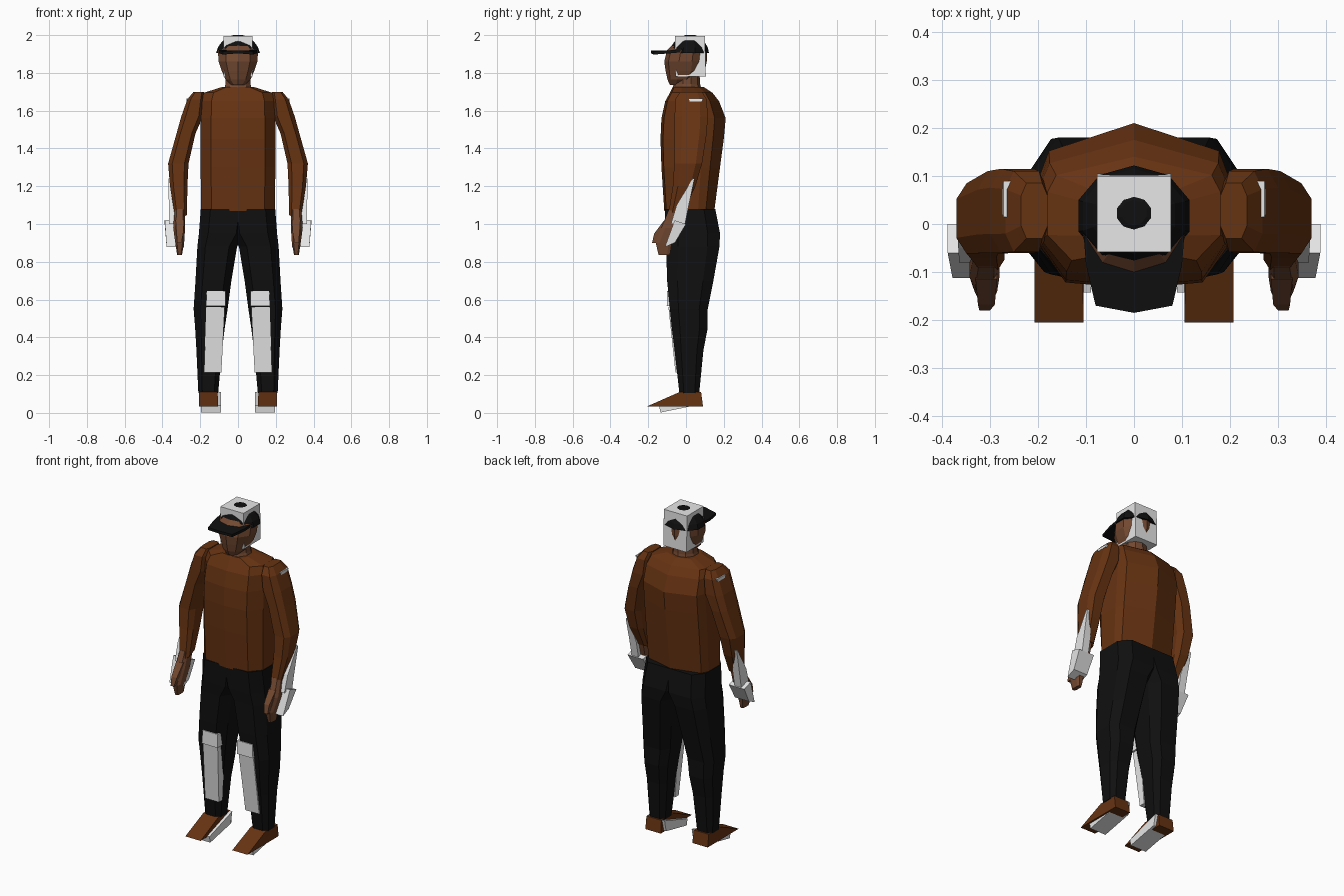
import bpy, bmesh, math


def mat(name, rgb):
    m = bpy.data.materials.new(name)
    m.diffuse_color = (*rgb, 1)
    return m


BROWN = mat("brown_cloth", (0.135, 0.033, 0.006))
SKIN = mat("skin", (0.17, 0.065, 0.03))
BLACK = mat("black_cloth", (0.005, 0.005, 0.005))
WHITE = mat("pale_grey", (0.8, 0.8, 0.8))

# Unit cross-sections (x, y), all running counter-clockwise
BOX = [(-1, -1), (1, -1), (1, 1), (-1, 1)]
OCT = [(-.6, -1), (.6, -1), (1, -.55), (1, .55), (.6, 1), (-.6, 1), (-1, .55), (-1, -.55)]
TRUNK = [(0, -1), (.72, -.92), (1, -.45), (1, .35), (.9, .66), (0, 1),
         (-.9, .66), (-1, .35), (-1, -.45), (-.72, -.92)]
ROUND = [(math.sin(a * math.tau / 10), -math.cos(a * math.tau / 10)) for a in range(10)]


def loft(name, material, shape, rings, side=1):
    """Skin a section through rings of (z, x_min, x_max, y_min, y_max[, y tilt])."""
    bm = bmesh.new()
    loops = []
    for z, x0, x1, y0, y1, *tilt in rings:
        t = tilt[0] if tilt else 0
        loops.append([bm.verts.new((side * ((x0 + x1) / 2 + u * (x1 - x0) / 2),
                                    (y0 + y1) / 2 + v * (y1 - y0) / 2, z + v * t))
                      for u, v in shape])
    n = len(shape)
    for a, b in zip(loops, loops[1:]):
        for i in range(n):
            j = (i + 1) % n
            bm.faces.new((a[i], a[j], b[j], b[i]))
    bm.faces.new(loops[0][::-1])
    bm.faces.new(loops[-1])
    bmesh.ops.recalc_face_normals(bm, faces=bm.faces)
    me = bpy.data.meshes.new(name)
    bm.to_mesh(me)
    bm.free()
    me.materials.append(material)
    ob = bpy.data.objects.new(name, me)
    bpy.context.collection.objects.link(ob)
    return ob


def sym(name, material, shape, rings):
    """Loft centred on x = 0; rings are (z, half width, y_min, y_max)."""
    return loft(name, material, shape, [(z, -w, w, a, b) for z, w, a, b in rings])


# Sweater body
sym("sweater", BROWN, TRUNK, [
    (1.07, .195, -.115, .15), (1.30, .198, -.13, .18), (1.45, .198, -.135, .20),
    (1.56, .197, -.13, .21), (1.65, .195, -.11, .175), (1.695, .18, -.085, .14),
    (1.725, .085, -.07, .095)])

# Neck and head
sym("neck", SKIN, ROUND, [(1.70, .08, -.08, .085), (1.74, .07, -.065, .075),
                          (1.82, .065, -.06, .07)])
sym("head", SKIN, ROUND, [
    (1.735, .035, -.085, .0), (1.765, .07, -.098, .05), (1.81, .09, -.108, .10),
    (1.86, .108, -.115, .11), (1.92, .112, -.10, .112), (1.96, .07, -.06, .07)])

# Cap dome and brim
sym("cap_dome", BLACK, ROUND, [
    (1.905, .122, -.088, .122), (1.935, .112, -.082, .115), (1.965, .09, -.062, .098),
    (1.985, .065, -.035, .075), (2.0, .027, -.003, .05)])
BRIM = [(-.105, -.02), (-.1, -.085), (-.08, -.17), (0, -.185),
        (.08, -.17), (.1, -.085), (.105, -.02)]
brim = loft("cap_brim", BLACK, BRIM, [(1.902, -1, 1, -1, 1, .10), (1.918, -1, 1, -1, 1, .10)])
for v in brim.data.vertices:
    v.co.z += .02 - abs(v.co.x) * .1

# Square block around the skull
sym("head_block", WHITE, BOX, [(1.78, .077, -.055, .105), (1.996, .077, -.058, .10)])

for s, tag in ((1, "left"), (-1, "right")):
    # Trouser leg
    loft("trouser_leg_" + tag, BLACK, OCT, [
        (1.08, -.06, .197, -.112, .155), (.95, -.04, .207, -.108, .18),
        (.88, .005, .215, -.105, .177), (.70, .035, .225, -.10, .145),
        (.55, .055, .235, -.085, .115), (.45, .07, .227, -.075, .115),
        (.33, .085, .22, -.06, .092), (.105, .105, .21, -.035, .07)], s)
    # Shoe
    loft("shoe_" + tag, BROWN, BOX, [
        (.035, .105, .207, -.205, .09), (.11, .108, .207, -.035, .08)], s)
    # Tilted block beneath the shoe
    loft("shoe_block_" + tag, WHITE, BOX, [
        (.022, .09, .197, -.135, .06, .02), (.075, .09, .197, -.143, .075, .035)], s)
    # Knee and shin plates
    loft("knee_plate_" + tag, WHITE, BOX, [
        (.565, .065, .17, -.102, -.03), (.645, .065, .165, -.10, -.03)], s)
    loft("shin_plate_" + tag, WHITE, BOX, [
        (.215, .088, .18, -.056, -.02), (.56, .07, .168, -.093, -.03)], s)

    # Sleeve
    loft("sleeve_" + tag, BROWN, OCT, [
        (1.06, .27, .335, -.095, -.005, .02), (1.20, .268, .36, -.07, .05),
        (1.32, .262, .37, -.062, .085), (1.48, .225, .325, -.06, .11),
        (1.57, .185, .30, -.06, .115), (1.66, .18, .268, -.058, .11),
        (1.70, .18, .235, -.03, .085)], s)
    # Hand: palm with fingers, and thumb
    loft("hand_" + tag, SKIN, OCT, [
        (.835, .297, .322, -.145, -.085), (.90, .285, .332, -.16, -.075),
        (.98, .28, .343, -.13, -.035), (1.08, .28, .335, -.09, -.01)], s)
    loft("thumb_" + tag, SKIN, BOX, [
        (.90, .30, .322, -.18, -.16), (.95, .29, .325, -.168, -.12),
        (1.02, .285, .33, -.115, -.07)], s)
    # Wrist block, forearm plate and shoulder plate
    loft("wrist_block_" + tag, WHITE, BOX, [
        (.89, .285, .378, -.112, -.058, .012), (1.01, .285, .388, -.06, .0, -.01)], s)
    loft("forearm_plate_" + tag, WHITE, BOX, [
        (1.0, .32, .364, -.08, -.005), (1.10, .32, .366, -.05, .015),
        (1.24, .35, .369, .035, .045)], s)
    loft("shoulder_plate_" + tag, WHITE, BOX, [
        (1.648, .24, .274, .02, .085), (1.664, .24, .272, .015, .09)], s)
